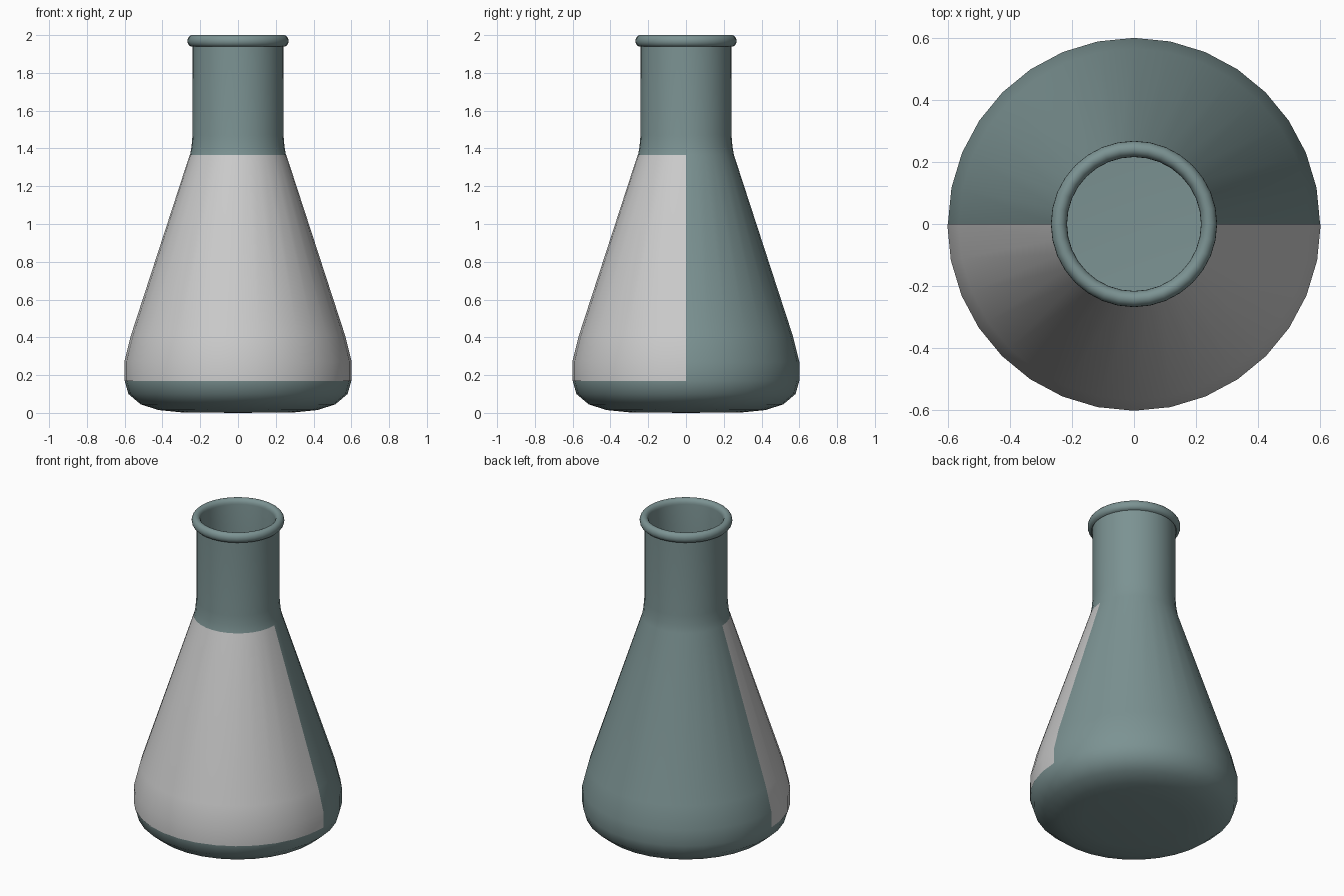
import bpy, bmesh, math

if "Cube" in bpy.data.objects:
    bpy.data.objects.remove(bpy.data.objects["Cube"])

SEGS = 32

glass = bpy.data.materials.new("teal_glass")
glass.diffuse_color = (0.2, 0.29, 0.29, 1)
glass.use_nodes = True
glass.node_tree.nodes["Principled BSDF"].inputs["Base Color"].default_value = glass.diffuse_color


def lathe(name, profile, start=0.0, sweep=2 * math.pi, segs=SEGS, mat=None):
    """Revolve (radius, z) points about the z axis."""
    bm = bmesh.new()
    verts = [bm.verts.new((r * math.cos(start), r * math.sin(start), z)) for r, z in profile]
    edges = [bm.edges.new(pair) for pair in zip(verts, verts[1:])]
    bmesh.ops.spin(bm, geom=verts + edges, cent=(0, 0, 0), axis=(0, 0, 1),
                   angle=sweep, steps=segs)
    bmesh.ops.remove_doubles(bm, verts=bm.verts, dist=1e-4)
    bmesh.ops.recalc_face_normals(bm, faces=bm.faces)
    mesh = bpy.data.meshes.new(name)
    bm.to_mesh(mesh)
    bm.free()
    obj = bpy.data.objects.new(name, mesh)
    bpy.context.collection.objects.link(obj)
    if mat:
        mesh.materials.append(mat)
    bpy.ops.object.select_all(action='DESELECT')
    obj.select_set(True)
    bpy.context.view_layer.objects.active = obj
    bpy.ops.object.shade_smooth_by_angle(angle=math.radians(40))
    return obj


# Conical wall between the label's lower and upper edge
cone = [(0.60, 0.17), (0.60, 0.27), (0.565, 0.41), (0.254, 1.365)]
base = [(0, 0), (0.30, 0.003), (0.42, 0.015), (0.515, 0.045), (0.58, 0.10)]
neck = [(0.246, 1.41), (0.241, 1.47), (0.24, 1.95)]

# Rounded lip, from outside bottom over the top to the inside
lip = [(0.242 + 0.026 * math.cos(a), 1.969 + 0.031 * math.sin(a))
       for a in (math.radians(-80 + 260 * i / 13) for i in range(14))]

# Inner wall of the hollow vessel
inner = [(0.216, 1.47), (0.221, 1.41), (0.23, 1.365), (0.541, 0.41), (0.576, 0.27),
         (0.576, 0.17), (0.556, 0.11), (0.50, 0.065), (0.41, 0.038), (0.30, 0.026), (0, 0.024)]

lathe("flask_body", base + cone + neck + lip + inner, mat=glass)

# Plain label wrapped round the front half
lathe("front_label", [(r + 0.002, z) for r, z in cone],
      start=math.pi, sweep=math.pi, segs=SEGS // 2)

# Make the label face outward
for poly in bpy.data.objects["front_label"].data.polygons:
    c, n = poly.center, poly.normal
    if c.x * n.x + c.y * n.y < 0:
        poly.flip()
